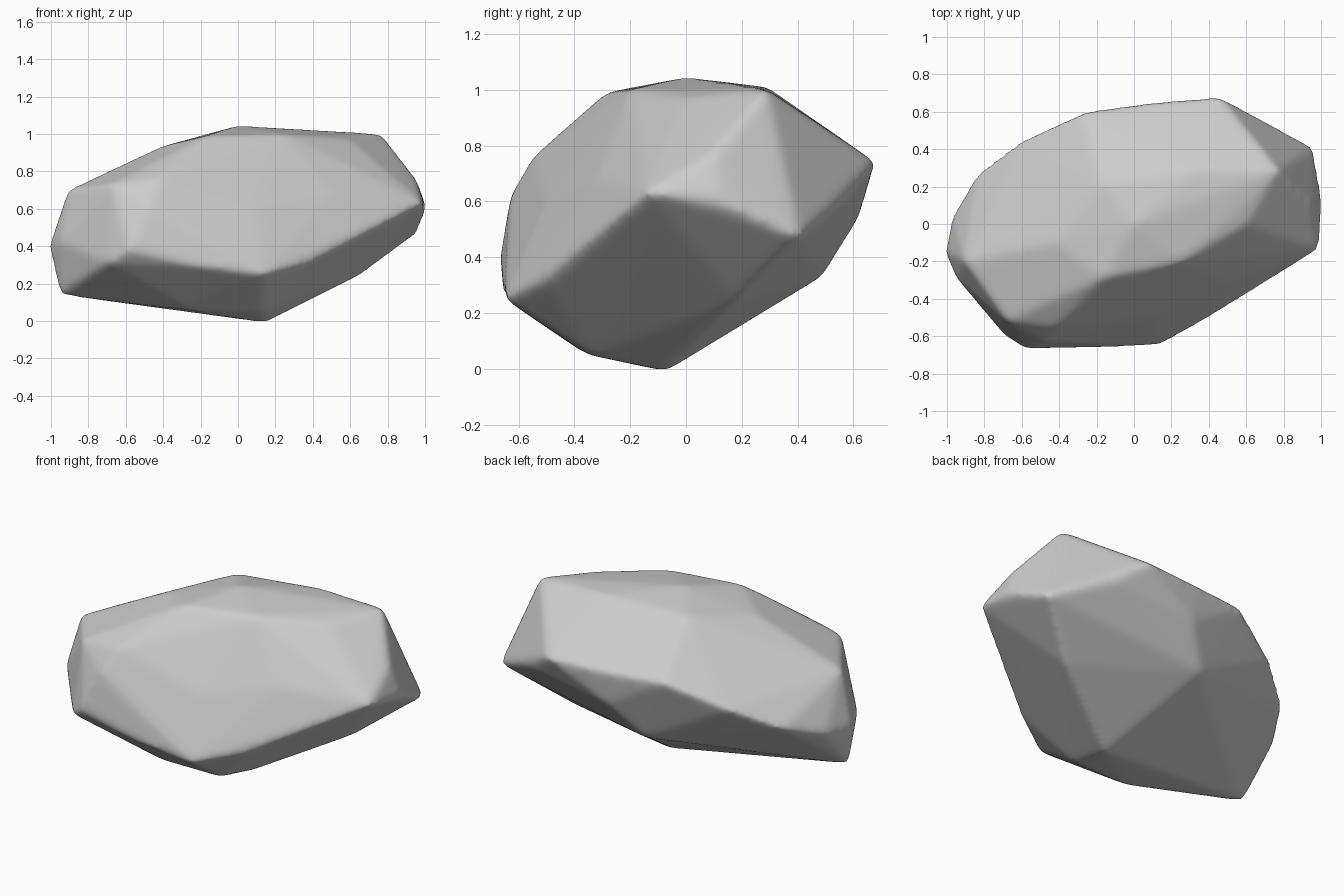
import bpy, bmesh

# Corner points of the boulder, grouped by region
underside = [(0.15, -0.07, -0.01), (0.13, -0.35, 0.05), (-0.25, -0.37, 0.06),
             (-0.95, -0.2, 0.14), (0.65, 0.19, 0.24), (-0.07, 0.49, 0.33)]
front_rim = [(-0.69, -0.6, 0.31), (-0.58, -0.67, 0.38), (-0.2, -0.66, 0.29),
             (0.14, -0.65, 0.25), (0.4, -0.5, 0.32), (0.99, -0.14, 0.63)]
front_bulge = [(-0.48, -0.63, 0.62), (-0.42, -0.55, 0.76), (-0.3, -0.4, 0.88),
               (0.1, -0.5, 0.6), (0.5, -0.32, 0.68)]
right_end = [(0.96, 0.41, 0.47), (0.77, 0.29, 1.0), (1.01, 0.12, 0.6),
             (0.95, 0.1, 0.77)]
back_rim = [(0.46, 0.68, 0.74), (0.62, 0.58, 0.6), (0.1, 0.65, 0.74),
            (-0.27, 0.6, 0.75), (-0.6, 0.45, 0.62), (-0.84, 0.27, 0.5),
            (0.1, 0.62, 0.54)]
left_end = [(-1.01, -0.15, 0.4), (-0.97, 0.05, 0.42), (-0.91, -0.2, 0.7),
            (-0.95, -0.29, 0.42), (-0.68, -0.52, 0.73)]
crown = [(0.0, 0.0, 1.045), (-0.17, -0.29, 0.99), (0.25, -0.2, 1.0),
         (0.6, 0.0, 0.97), (0.35, 0.29, 1.01), (-0.42, -0.1, 0.93),
         (-0.16, 0.22, 0.99)]

# Boulder: wrap the points in a faceted hull
bm = bmesh.new()
for p in (underside + front_rim + front_bulge + right_end + back_rim
          + left_end + crown):
    bm.verts.new(p)
bmesh.ops.convex_hull(bm, input=bm.verts)
loose = [v for v in bm.verts if not v.link_faces]
bmesh.ops.delete(bm, geom=loose, context='VERTS')
bmesh.ops.recalc_face_normals(bm, faces=bm.faces)
mesh = bpy.data.meshes.new("boulder")
bm.to_mesh(mesh)
bm.free()
boulder = bpy.data.objects.new("boulder", mesh)
bpy.context.collection.objects.link(boulder)

# Weathered edges: dense even mesh, then softened
remesh = boulder.modifiers.new("even_mesh", 'REMESH')
remesh.mode = 'VOXEL'
remesh.voxel_size = 0.016
remesh.use_smooth_shade = True
soften = boulder.modifiers.new("soften", 'SMOOTH')
soften.factor = 0.5
soften.iterations = 20
